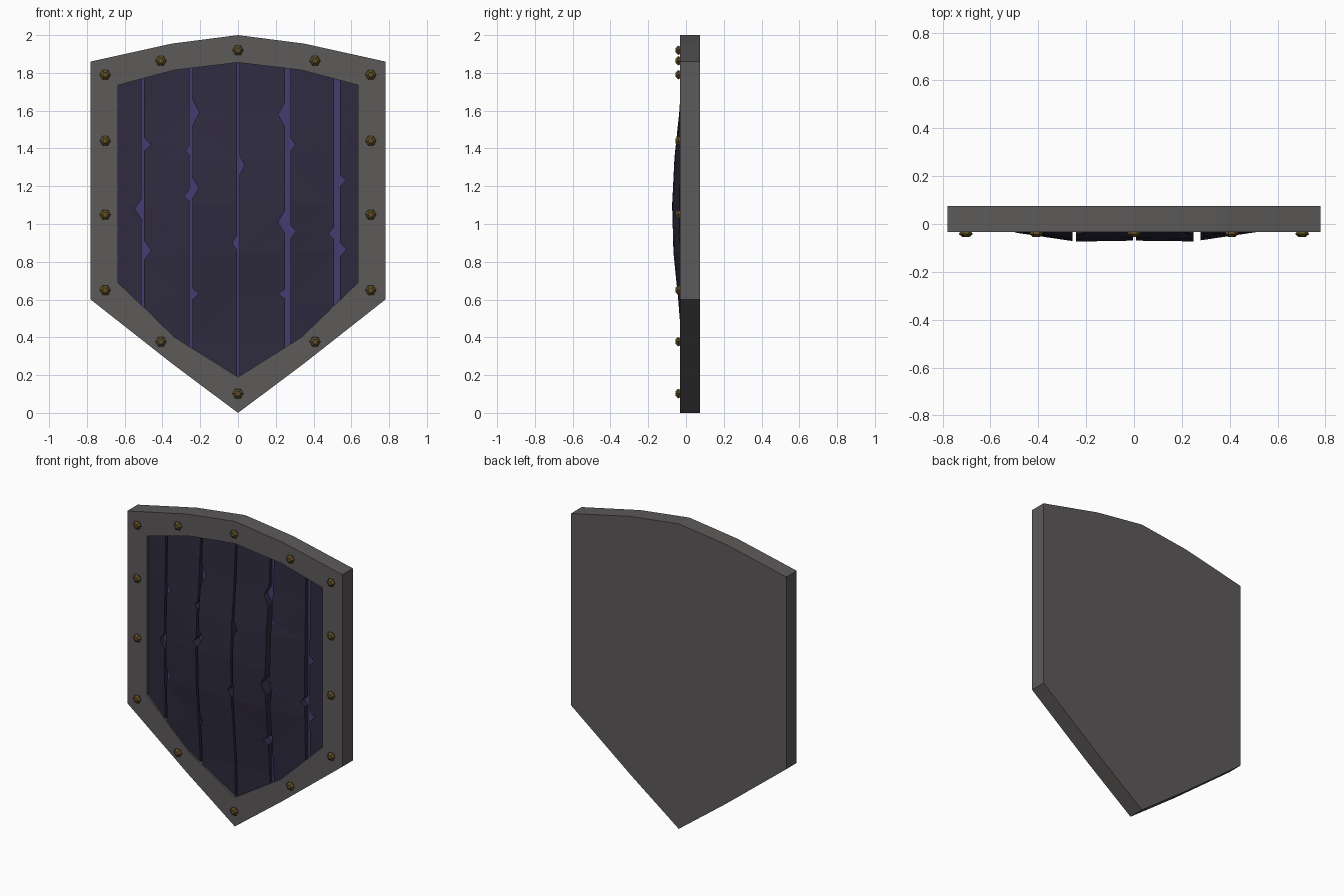
import bpy, bmesh, math
from mathutils import Vector, Matrix

if "Cube" in bpy.data.objects:
    bpy.data.objects.remove(bpy.data.objects["Cube"])

# right half of each outline, top to bottom (x, z)
OUTER = [(0, 2), (0.35, 1.955), (0.78, 1.86), (0.78, 0.6), (0.345, 0.258), (0, 0)]
INNER = [(0, 1.855), (0.335, 1.815), (0.636, 1.735), (0.636, 0.69), (0.335, 0.4), (0, 0.19)]
FRONT, BACK = -0.033, 0.075


def mirror_outline(half):
    return half + [(-x, z) for x, z in half[-2:0:-1]]


def material(name, rgb):
    m = bpy.data.materials.new(name)
    m.diffuse_color = (*rgb, 1)
    m.use_nodes = True
    m.node_tree.nodes["Principled BSDF"].inputs["Base Color"].default_value = m.diffuse_color
    return m


def finish(bm, name, mat):
    bmesh.ops.recalc_face_normals(bm, faces=bm.faces)
    me = bpy.data.meshes.new(name)
    bm.to_mesh(me)
    bm.free()
    ob = bpy.data.objects.new(name, me)
    bpy.context.collection.objects.link(ob)
    me.materials.append(mat)
    return ob


def thicken(bm, back_y):
    # extrude all faces straight back to the plane y = back_y
    r = bmesh.ops.extrude_face_region(bm, geom=bm.faces[:], use_keep_orig=True)
    for v in r["geom"]:
        if isinstance(v, bmesh.types.BMVert):
            v.co.y = back_y


def lerp_table(table, t):
    if t <= table[0][0]:
        return table[0][1]
    for (a, fa), (b, fb) in zip(table, table[1:]):
        if t <= b:
            return fa + (fb - fa) * (t - a) / (b - a)
    return table[-1][1]


ZT = [(0.19, 0), (0.4, 0.1), (0.6, 0.4), (0.85, 0.87), (1.1, 1), (1.35, 0.77), (1.6, 0.28), (1.855, 0)]
XT = [(0, 0.9), (0.24, 0.98), (0.27, 0.9), (0.5, 0.28), (0.636, 0)]


def bulge(x, z):
    return -0.02 - 0.055 * lerp_table(ZT, z) * lerp_table(XT, abs(x))


steel = material("steel", (0.11, 0.1, 0.1))
wood = material("plank_wood", (0.028, 0.024, 0.05))
board = material("board_wood", (0.06, 0.045, 0.16))
brass = material("brass", (0.12, 0.08, 0.02))

outer, inner = mirror_outline(OUTER), mirror_outline(INNER)

# frame: ring of metal with a solid flat back
bm = bmesh.new()
rows = [[bm.verts.new((x, y, z)) for x, z in o]
        for o, y in ((outer, BACK), (outer, FRONT), (inner, FRONT), (inner, 0.01))]
n = len(outer)
for a, b in zip(rows, rows[1:]):
    for i in range(n):
        j = (i + 1) % n
        bm.faces.new((a[i], a[j], b[j], b[i]))
bm.faces.new(rows[0])
bm.faces.new(rows[-1])
finish(bm, "frame", steel)

# backing board seen through the gaps
bm = bmesh.new()
bm.faces.new([bm.verts.new((x, 0, z)) for x, z in inner])
thicken(bm, 0.02)
finish(bm, "backing_board", board)

# gaps: left x, right x, chips on the left plank, chips on the right plank (x, z, half height)
GAPS = [
    (-0.51, -0.497, [(-0.545, 1.08, 0.055)], [(-0.46, 1.42, 0.035), (-0.46, 0.86, 0.05)]),
    (-0.257, -0.242, [(-0.277, 1.39, 0.025), (-0.285, 1.15, 0.03)],
     [(-0.205, 1.59, 0.07), (-0.208, 1.19, 0.055), (-0.208, 0.63, 0.03)]),
    (-0.005, 0.008, [(-0.03, 0.9, 0.04)], [(0.035, 1.31, 0.05)]),
    (0.248, 0.277, [(0.213, 1.58, 0.06), (0.213, 1.01, 0.06), (0.213, 0.63, 0.025)],
     [(0.305, 1.42, 0.035), (0.307, 0.96, 0.035)]),
    (0.507, 0.54, [(0.48, 0.95, 0.03)], [(0.572, 1.23, 0.03), (0.574, 0.865, 0.035)]),
]


def edge(x, chips):
    # plank side from bottom to top with triangular chips
    pts = [(x, 0)]
    for cx, cz, h in sorted(chips, key=lambda c: c[1]):
        pts += [(x, cz - h), (cx, cz), (x, cz + h)]
    return pts + [(x, 2)]


# planks: chipped strips trimmed to the inner outline and bent into a shallow dome
for k in range(len(GAPS) + 1):
    left = edge(GAPS[k - 1][1], GAPS[k - 1][3]) if k else edge(-0.7, [])
    right = edge(GAPS[k][0], GAPS[k][2]) if k < len(GAPS) else edge(0.7, [])
    bm = bmesh.new()
    bm.faces.new([bm.verts.new((x, 0, z)) for x, z in right + left[::-1]])
    for (x0, z0), (x1, z1) in zip(inner, inner[1:] + inner[:1]):
        out = Vector((z0 - z1, 0, x1 - x0))
        bmesh.ops.bisect_plane(bm, geom=bm.verts[:] + bm.edges[:] + bm.faces[:],
                               plane_co=(x0, 0, z0), plane_no=out, clear_outer=True)
    for z, _ in ZT[1:-1]:
        bmesh.ops.bisect_plane(bm, geom=bm.verts[:] + bm.edges[:] + bm.faces[:],
                               plane_co=(0, 0, z), plane_no=(0, 0, 1))
    bmesh.ops.triangulate(bm, faces=bm.faces[:])
    thicken(bm, 0.005)
    for v in bm.verts:
        if v.co.y < 0.001:
            v.co.y = bulge(v.co.x, v.co.z)
    finish(bm, f"plank_{k + 1}", wood)

# rivets: six-sided studs around the frame
RIVETS = [(0, 1.92), (0.408, 1.864), (0.703, 1.79), (0.703, 1.44), (0.703, 1.05), (0.703, 0.65),
          (0.408, 0.377), (0, 0.102)]
for k, (x, z) in enumerate(mirror_outline(RIVETS)):
    bm = bmesh.new()
    rings = [[bm.verts.new((x + r * math.cos(i * math.pi / 3), y, z + r * math.sin(i * math.pi / 3)))
              for i in range(6)] for r, y in ((0.022, -0.03), (0.029, -0.042), (0.014, -0.055))]
    for a, b in zip(rings, rings[1:]):
        for i in range(6):
            bm.faces.new((a[i], a[(i + 1) % 6], b[(i + 1) % 6], b[i]))
    bm.faces.new(rings[0])
    bm.faces.new(rings[-1])
    finish(bm, f"rivet_{k + 1}", brass)
